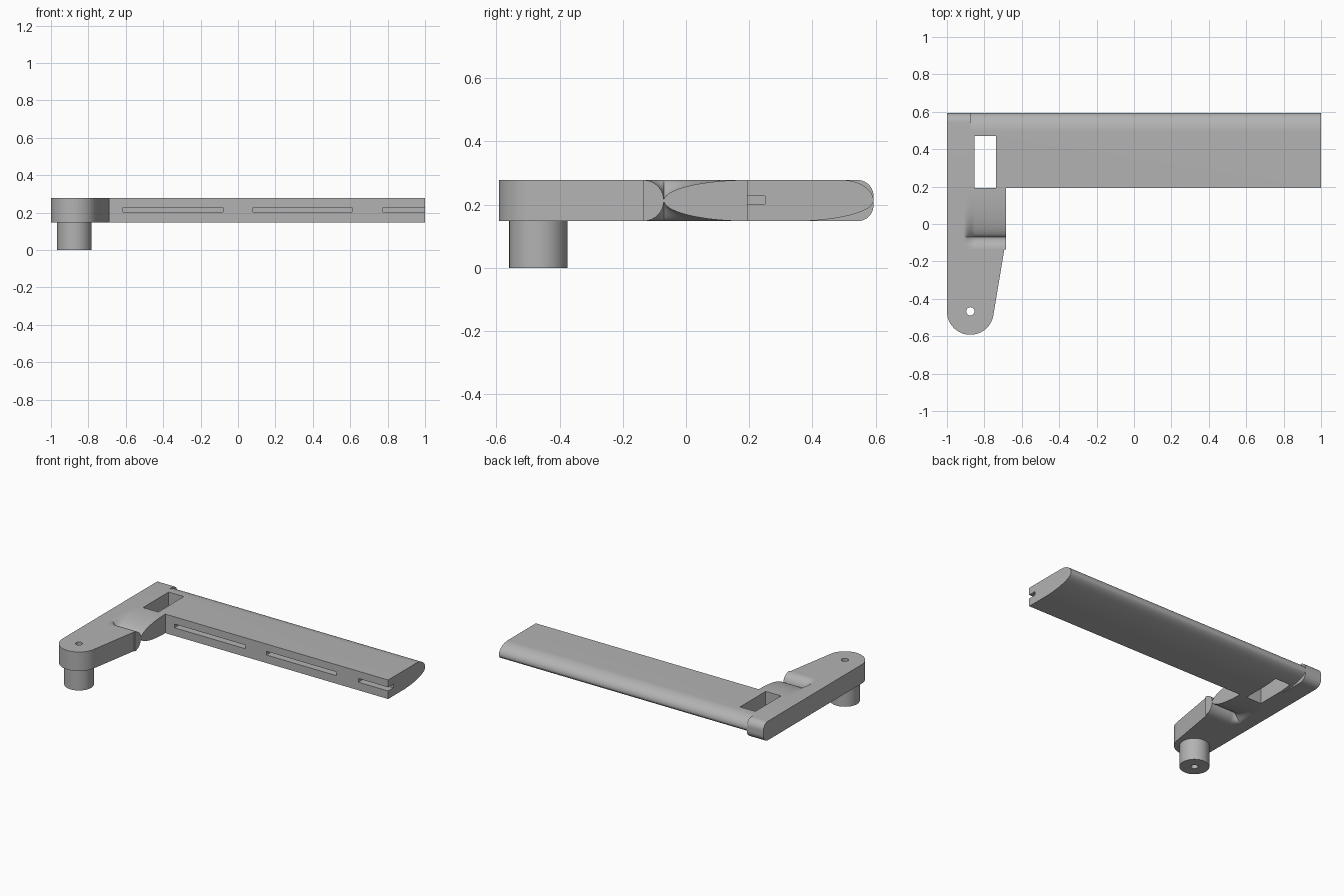
import bpy, bmesh, math
from mathutils import Vector

old = bpy.data.objects.get("Cube")
if old:
    bpy.data.objects.remove(old, do_unlink=True)

grey = bpy.data.materials.new("plain_grey")
grey.use_nodes = True
GREY = (0.45, 0.45, 0.45, 1)
grey.diffuse_color = GREY
grey.node_tree.nodes["Principled BSDF"].inputs["Base Color"].default_value = GREY

LOW, HIGH, MID = 0.148, 0.278, 0.213
HALF = HIGH - MID
FACE, BACK = 0.193, 0.593          # straight blade face and rounded back edge
NOSE, ARM_END = -0.07, -0.135      # root nose tip and start of arm rounding
PIVOT = (-0.875, -0.467)


def loft(name, rings):
    """Closed solid through rings that have equal point counts."""
    bm = bmesh.new()
    rows = [[bm.verts.new(p) for p in ring] for ring in rings]
    for a, b in zip(rows, rows[1:]):
        for i in range(len(a)):
            j = (i + 1) % len(a)
            bm.faces.new((a[i], a[j], b[j], b[i]))
    bm.faces.new(rows[0])
    bm.faces.new(rows[-1])
    bmesh.ops.recalc_face_normals(bm, faces=bm.faces)
    mesh = bpy.data.meshes.new(name)
    bm.to_mesh(mesh)
    bm.free()
    mesh.materials.append(grey)
    ob = bpy.data.objects.new(name, mesh)
    bpy.context.collection.objects.link(ob)
    return ob


def along_x(name, profile, x0, x1):
    return loft(name, [[(x, y, z) for y, z in profile] for x in (x0, x1)])


def along_z(name, outline, z0, z1):
    return loft(name, [[(x, y, z) for x, y in outline] for z in (z0, z1)])


def arc(cx, cy, rx, ry, start, end, steps=16):
    angles = [math.radians(start + (end - start) * i / steps) for i in range(steps + 1)]
    return [(cx + rx * math.cos(a), cy + ry * math.sin(a)) for a in angles]


def box(name, x0, x1, y0, y1, z0, z1):
    return along_z(name, [(x0, y0), (x1, y0), (x1, y1), (x0, y1)], z0, z1)


def cut(ob, cutters):
    bpy.context.view_layer.objects.active = ob
    for c in cutters:
        mod = ob.modifiers.new("cut", 'BOOLEAN')
        mod.operation, mod.solver, mod.object = 'DIFFERENCE', 'EXACT', c
        bpy.ops.object.modifier_apply(modifier=mod.name)
        bpy.data.objects.remove(c, do_unlink=True)


def disc(radius, steps=48):
    return arc(*PIVOT, radius, radius, 0, 360, steps)[:-1]


# Long blade: flat face, steep upper and shallow lower rounding at the back
profile = [(FACE, LOW), (FACE, HIGH)]
profile += arc(BACK - 0.1, MID, 0.1, HALF, 90, 0)
profile += arc(BACK - 0.25, MID, 0.25, HALF, 0, -90, 24)[1:]
blade = along_x("blade", profile, -0.875, 1)
slots = [box("slot_cutter", a, b, FACE - 0.1, 0.25, 0.203, 0.228)
         for a, b in ((-0.615, -0.08), (0.08, 0.61), (0.775, 1.1))]
window = box("window_cutter", -0.853, -0.738, FACE - 0.002, 0.47, 0, 0.4)
cut(blade, slots + [window])

# Rear end of the side rail
r = 0.05
profile = [(FACE, LOW), (FACE, HIGH)]
profile += arc(BACK - r, HIGH - r, r, r, 90, 0, 10)
profile += arc(BACK - r, LOW + r, r, r, 0, -90, 10)
along_x("rail_end", profile, -1, -0.875)

# Arm with round front end, continuing back as a narrow rail
outline = arc(*PIVOT, 0.125, 0.125, 180, 352, 40)
outline += [(-0.693, ARM_END), (-0.91, ARM_END), (-0.91, FACE), (-1, FACE)]
arm = along_z("arm", outline, LOW, HIGH)
cut(arm, [along_z("arm_hole_cutter", disc(0.022, 24), -0.1, 0.4)])

# Pivot post
post = along_z("pivot_post", disc(0.092), 0, LOW)
cut(post, [along_z("post_hole_cutter", disc(0.022, 24), -0.1, 0.4)])


# Root: rounded arm end and elliptic nose, swept up into the rail
def half_height(y):
    if y < NOSE:
        u = (y - ARM_END) / (NOSE - ARM_END)
    else:
        u = (FACE - y) / (FACE - NOSE)
    return max(0.002, HALF * math.sqrt(max(0, 1 - u * u)))


angles = [math.pi / 2 * i / 20 for i in range(21)]
ys = [ARM_END + (NOSE - ARM_END) * math.sin(a) for a in angles[::2]]
ys += [FACE - (FACE - NOSE) * math.cos(a) for a in angles[1:]]
rings = []
for step in range(13):
    t = step / 12
    ease = t * t * (3 - 2 * t)
    x = -0.91 + 0.06 * t
    hs = [HALF + (half_height(y) - HALF) * ease for y in ys]
    top = [(x, y, MID + h) for y, h in zip(ys, hs)]
    low = [(x, y, MID - h) for y, h in zip(ys, hs)]
    rings.append(top + low[::-1])
rings.append([(-0.685, y, z) for _, y, z in rings[-1]])
loft("root_nose", rings)

# Smooth rounded surfaces, keep hard edges
bpy.ops.object.select_all(action='DESELECT')
for ob in (o for o in bpy.context.scene.objects if o.type == 'MESH' and grey.name in o.data.materials):
    ob.select_set(True)
    bpy.context.view_layer.objects.active = ob
bpy.ops.object.shade_smooth_by_angle(angle=math.radians(30))
